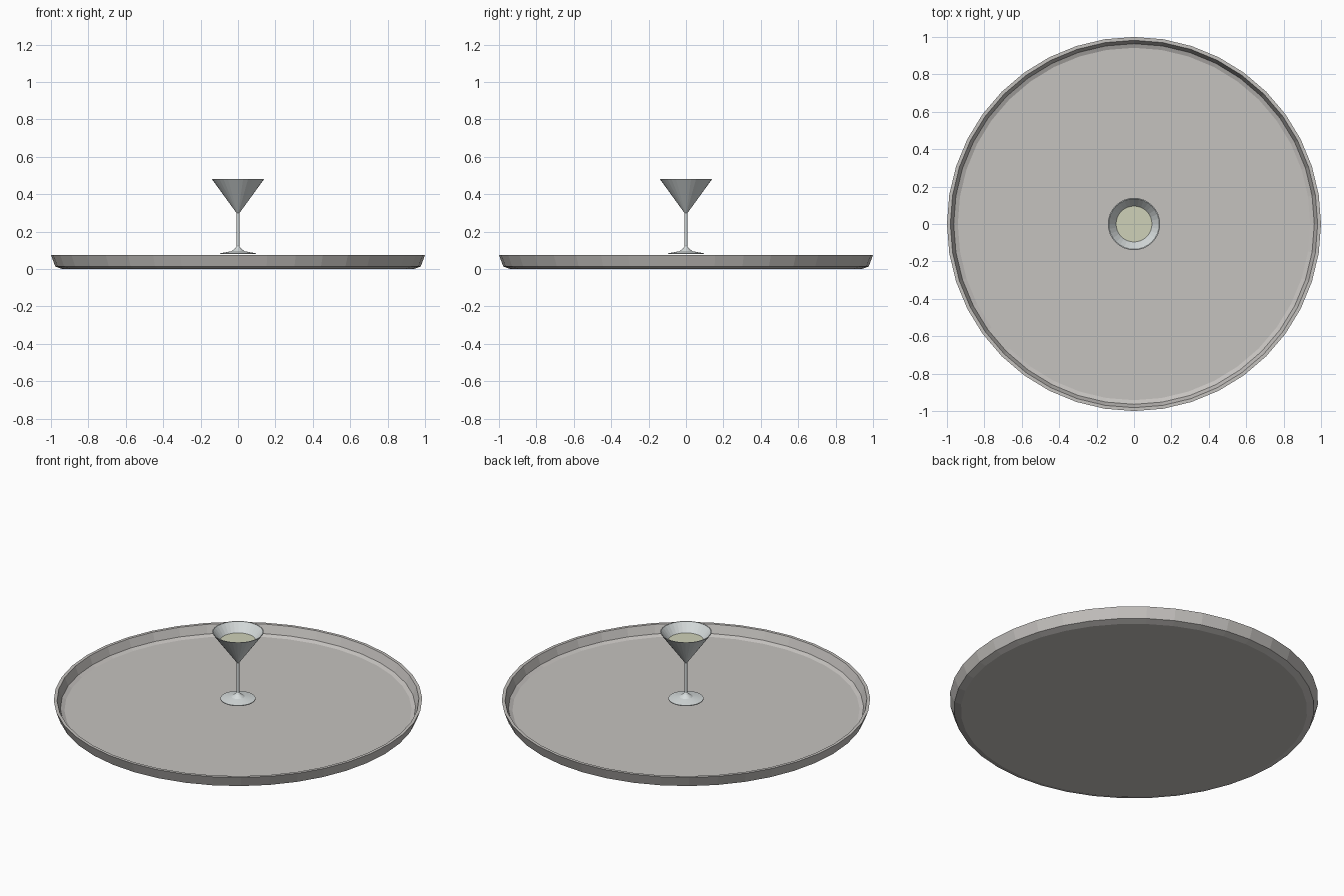
import bpy, bmesh, math

if "Cube" in bpy.data.objects:
    bpy.data.objects.remove(bpy.data.objects["Cube"])


def lathe(name, profile, sides, color=None):
    """Spin an (r, z) profile around the z axis; points on the axis are merged."""
    bm = bmesh.new()
    verts = [bm.verts.new((r, 0, z)) for r, z in profile]
    edges = [bm.edges.new(pair) for pair in zip(verts, verts[1:])]
    bmesh.ops.spin(bm, geom=verts + edges, axis=(0, 0, 1), cent=(0, 0, 0),
                   angle=2 * math.pi, steps=sides)
    bmesh.ops.remove_doubles(bm, verts=bm.verts, dist=0.0005)
    bmesh.ops.recalc_face_normals(bm, faces=bm.faces)
    mesh = bpy.data.meshes.new(name)
    bm.to_mesh(mesh)
    bm.free()
    obj = bpy.data.objects.new(name, mesh)
    bpy.context.collection.objects.link(obj)
    if color:
        mat = bpy.data.materials.new(name)
        mat.diffuse_color = color
        mat.use_nodes = True
        mat.node_tree.nodes["Principled BSDF"].inputs["Base Color"].default_value = mat.diffuse_color
        mesh.materials.append(mat)
    return obj


# Round serving tray with a raised, slightly flared lip
lathe("tray", [(0, 0), (0.94, 0), (0.977, 0.013), (1, 0.075), (0.982, 0.075),
               (0.964, 0.026), (0.942, 0.016), (0, 0.016)], 40,
      (0.56, 0.54, 0.52, 1))

# Stemmed cocktail glass: foot, stem and thin-walled conical bowl
lathe("cocktail_glass", [(0, 0.08), (0.095, 0.08), (0.095, 0.084), (0.035, 0.095),
                         (0.015, 0.11), (0.007, 0.122), (0.007, 0.298),
                         (0.14, 0.481), (0.135, 0.481), (0, 0.303)], 32,
      (0.68, 0.72, 0.72, 1))

# Drink filling the lower part of the bowl
lathe("drink", [(0, 0.306), (0.096, 0.43), (0, 0.43)], 32,
      (0.62, 0.64, 0.48, 1))
